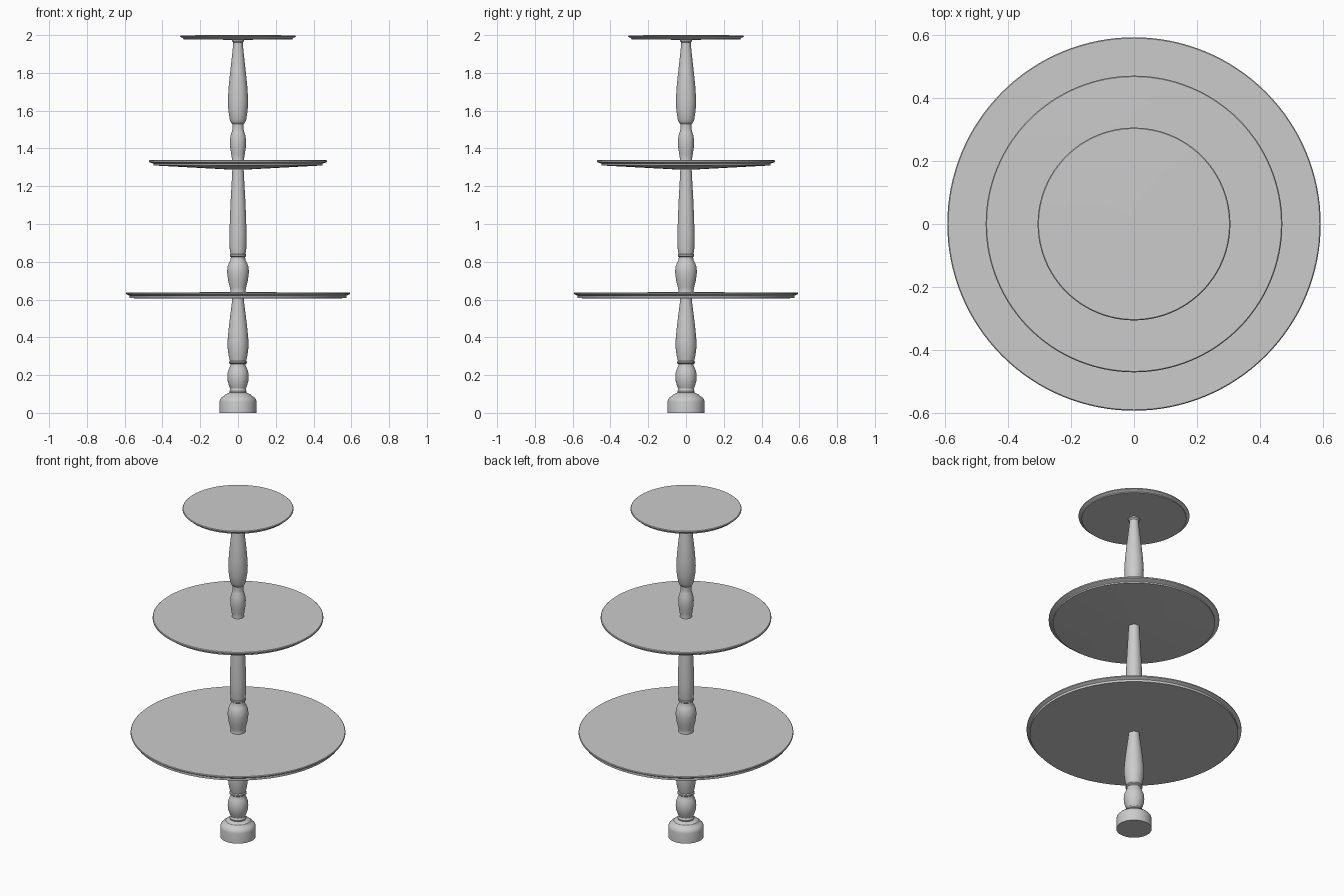
import bpy, bmesh, math

grey = bpy.data.materials.new("light_grey")
grey.diffuse_color = (0.6, 0.6, 0.6, 1)


def lathe(name, profile, sides=64):
    """Revolve an (radius, height) profile around z and close both ends."""
    bm = bmesh.new()
    rings = []
    for r, z in profile:
        rings.append([bm.verts.new((r * math.cos(2 * math.pi * i / sides),
                                    r * math.sin(2 * math.pi * i / sides), z))
                      for i in range(sides)])
    for a, b in zip(rings, rings[1:]):
        for i in range(sides):
            j = (i + 1) % sides
            bm.faces.new((a[i], a[j], b[j], b[i]))
    bm.faces.new(rings[0][::-1])
    bm.faces.new(rings[-1])
    mesh = bpy.data.meshes.new(name)
    bm.to_mesh(mesh)
    bm.free()
    mesh.materials.append(grey)
    ob = bpy.data.objects.new(name, mesh)
    bpy.context.collection.objects.link(ob)
    bpy.ops.object.select_all(action='DESELECT')
    ob.select_set(True)
    bpy.context.view_layer.objects.active = ob
    bpy.ops.object.shade_smooth_by_angle(angle=math.radians(32))
    return ob


# Round foot
lathe("foot", [(.098, 0), (.098, .06), (.095, .073), (.085, .084), (.072, .091),
               (.068, .098), (.055, .103), (.045, .108)])

# Lower turned post: ring, bulb, collar, vase
lathe("lower_post", [(.042, .105), (.045, .11), (.046, .116), (.042, .122), (.041, .128),
                     (.047, .142), (.054, .165), (.057, .19), (.054, .217), (.046, .238),
                     (.04, .25), (.04, .258), (.047, .263), (.047, .27), (.043, .275),
                     (.05, .305), (.055, .345), (.055, .385), (.05, .44), (.042, .51),
                     (.034, .57), (.03, .61)])

# Middle turned post
lathe("middle_post", [(.042, .636), (.04, .648), (.043, .665), (.052, .70), (.058, .745),
                      (.055, .775), (.046, .798), (.039, .81), (.038, .826), (.043, .83),
                      (.043, .838), (.04, .842), (.044, .87), (.045, .94), (.043, 1.03),
                      (.039, 1.12), (.034, 1.21), (.03, 1.29)])

# Upper turned post
lathe("upper_post", [(.034, 1.335), (.032, 1.345), (.036, 1.37), (.042, 1.41), (.043, 1.44),
                     (.039, 1.47), (.031, 1.494), (.029, 1.503), (.03, 1.53), (.037, 1.537),
                     (.043, 1.55), (.051, 1.60), (.054, 1.65), (.05, 1.72), (.042, 1.80),
                     (.033, 1.88), (.026, 1.945), (.026, 1.96), (.032, 1.968), (.032, 1.98)])


def tray(name, radius, bottom, under, step, top, lip):
    """Round tray with a stepped edge; bottom is the height at its centre."""
    lathe(name, [(.02, bottom), (radius - lip, under), (radius - lip, step - .004),
                 (radius - lip + .006, step), (radius - .004, step + .003),
                 (radius, step + .006), (radius, top - .003), (radius - .003, top),
                 (.02, top + .001)], 128)


# Three trays, largest at the bottom
tray("lower_tray", .593, .605, .607, .624, .638, .018)
tray("middle_tray", .471, 1.287, 1.31, 1.322, 1.338, .024)
tray("top_tray", .306, 1.975, 1.977, 1.986, 1.999, .017)
